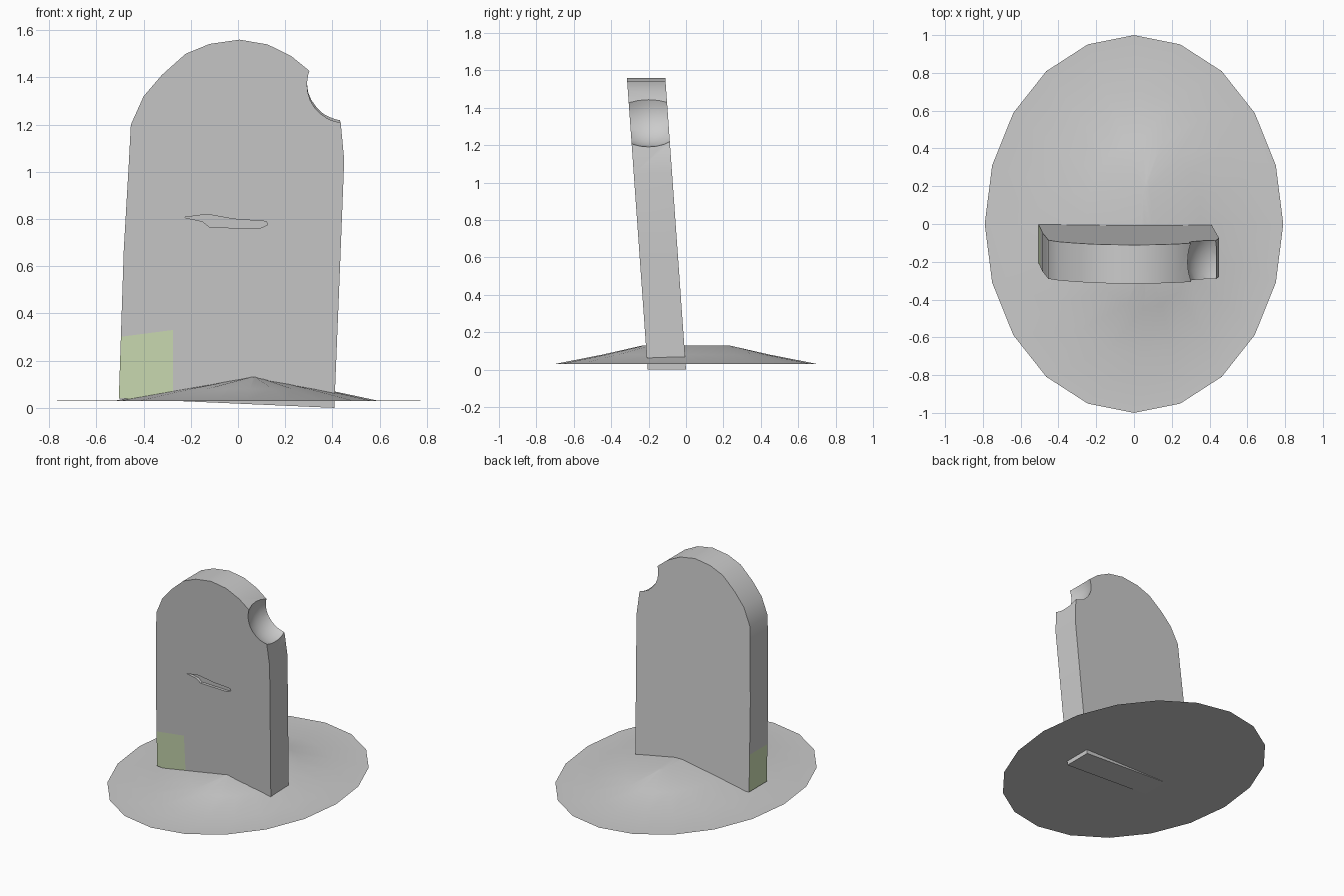
import bpy, bmesh, math
from mathutils import Vector

if "Cube" in bpy.data.objects:
    bpy.data.objects.remove(bpy.data.objects["Cube"], do_unlink=True)


def make_material(name, rgb):
    mat = bpy.data.materials.new(name)
    mat.use_nodes = True
    colour = (*rgb, 1)
    mat.diffuse_color = colour
    mat.node_tree.nodes["Principled BSDF"].inputs["Base Color"].default_value = colour
    return mat


def add_object(name, bm, *mats):
    bmesh.ops.recalc_face_normals(bm, faces=bm.faces[:])
    mesh = bpy.data.meshes.new(name)
    bm.to_mesh(mesh)
    bm.free()
    for mat in mats:
        mesh.materials.append(mat)
    obj = bpy.data.objects.new(name, mesh)
    bpy.context.scene.collection.objects.link(obj)
    return obj


def slab(points, y_front, depth):
    """Extrude an x-z outline from y_front towards the back."""
    bm = bmesh.new()
    face = bm.faces.new([bm.verts.new((x, y_front, z)) for x, z in points])
    out = bmesh.ops.extrude_face_region(bm, geom=[face])
    moved = [v for v in out["geom"] if isinstance(v, bmesh.types.BMVert)]
    bmesh.ops.translate(bm, verts=moved, vec=(0, depth, 0))
    bmesh.ops.recalc_face_normals(bm, faces=bm.faces[:])
    return bm


def lean(bm):
    for v in bm.verts:
        v.co.y -= LEAN * v.co.z


def activate(obj):
    bpy.ops.object.select_all(action="DESELECT")
    obj.select_set(True)
    bpy.context.view_layer.objects.active = obj


def carve(target, cutter):
    cutter.hide_render = True
    mod = target.modifiers.new("carve", "BOOLEAN")
    mod.operation, mod.solver, mod.object = "DIFFERENCE", "EXACT", cutter
    activate(target)
    bpy.ops.object.modifier_apply(modifier=mod.name)
    bpy.data.objects.remove(cutter, do_unlink=True)


def smooth(obj, degrees):
    activate(obj)
    bpy.ops.object.shade_smooth_by_angle(angle=math.radians(degrees))


LEAN = 0.071
THICK = 0.205
stone_grey = make_material("stone grey", (0.6, 0.6, 0.6))
moss_green = make_material("moss green", (0.62, 0.74, 0.46))

# Low oval mound: rings of (half width, half depth, centre x, height)
RINGS = [(0.79, 1.0, 0, 0.03), (0.555, 0.7, 0.035, 0.031),
         (0.31, 0.45, 0.05, 0.08), (0.03, 0.23, 0.065, 0.13)]
SIDES = 20
bm = bmesh.new()
loops = []
for rx, ry, cx, z in RINGS:
    angles = [math.tau * i / SIDES for i in range(SIDES)]
    loops.append([bm.verts.new((cx + rx * math.cos(a), ry * math.sin(a), z)) for a in angles])
for low, high in zip(loops, loops[1:]):
    for i in range(SIDES):
        j = (i + 1) % SIDES
        bm.faces.new((low[i], low[j], high[j], high[i]))
bm.faces.new(loops[0][::-1])
bm.faces.new(loops[-1])
mound = add_object("mound", bm, stone_grey)
smooth(mound, 40)

# Upright slab with a rounded top and a slightly tilted foot
OUTLINE = [(-0.505, 0.04), (-0.484, 0.67), (-0.463, 1.03), (-0.454, 1.2),
           (-0.4, 1.32), (-0.323, 1.41), (-0.222, 1.5), (-0.12, 1.542),
           (0.006, 1.56), (0.125, 1.54), (0.226, 1.49), (0.3, 1.43),
           (0.38, 1.34), (0.435, 1.21), (0.45, 1.05), (0.43, 0.54), (0.408, 0)]
bm = slab(OUTLINE, -THICK, THICK)

# Moss patch: cut its borders into the slab, then colour by position
patch_x = -0.275
bmesh.ops.bisect_plane(bm, geom=bm.verts[:] + bm.edges[:] + bm.faces[:],
                       plane_co=(patch_x, 0, 0.33), plane_no=(-0.13, 0, 1))
low_front = [f for f in bm.faces if f.normal.y < -0.9 and f.calc_center_median().z < 0.35]
geom = {e for f in low_front for e in f.edges} | {v for f in low_front for v in f.verts}
bmesh.ops.bisect_plane(bm, geom=list(geom) + low_front,
                       plane_co=(patch_x, 0, 0), plane_no=(1, 0, 0))
bm.normal_update()
for f in bm.faces:
    c = f.calc_center_median()
    outward = f.normal.y < -0.9 or f.normal.x < -0.9
    f.material_index = int(outward and c.x < patch_x and c.z < 0.33)
lean(bm)
headstone = add_object("headstone", bm, stone_grey, moss_green)

# Rounded bite out of the upper corner
bm = bmesh.new()
bmesh.ops.create_uvsphere(bm, u_segments=24, v_segments=16, radius=1)
for v in bm.verts:
    v.co = Vector((0.455, -0.2, 1.375)) + v.co * Vector((0.185, 0, 0)).x \
        + Vector((0, v.co.y * 0.035, 0))
carve(headstone, add_object("bite_cutter", bm, stone_grey))

# Shallow gouge across the front
GOUGE = [(-0.23, 0.807), (-0.13, 0.82), (-0.02, 0.8), (0.12, 0.79),
         (0.125, 0.775), (0.09, 0.76), (-0.12, 0.765), (-0.15, 0.79)]
bm = slab(GOUGE, -THICK - 0.05, 0.07)
lean(bm)
carve(headstone, add_object("gouge_cutter", bm, stone_grey))
smooth(headstone, 30)
